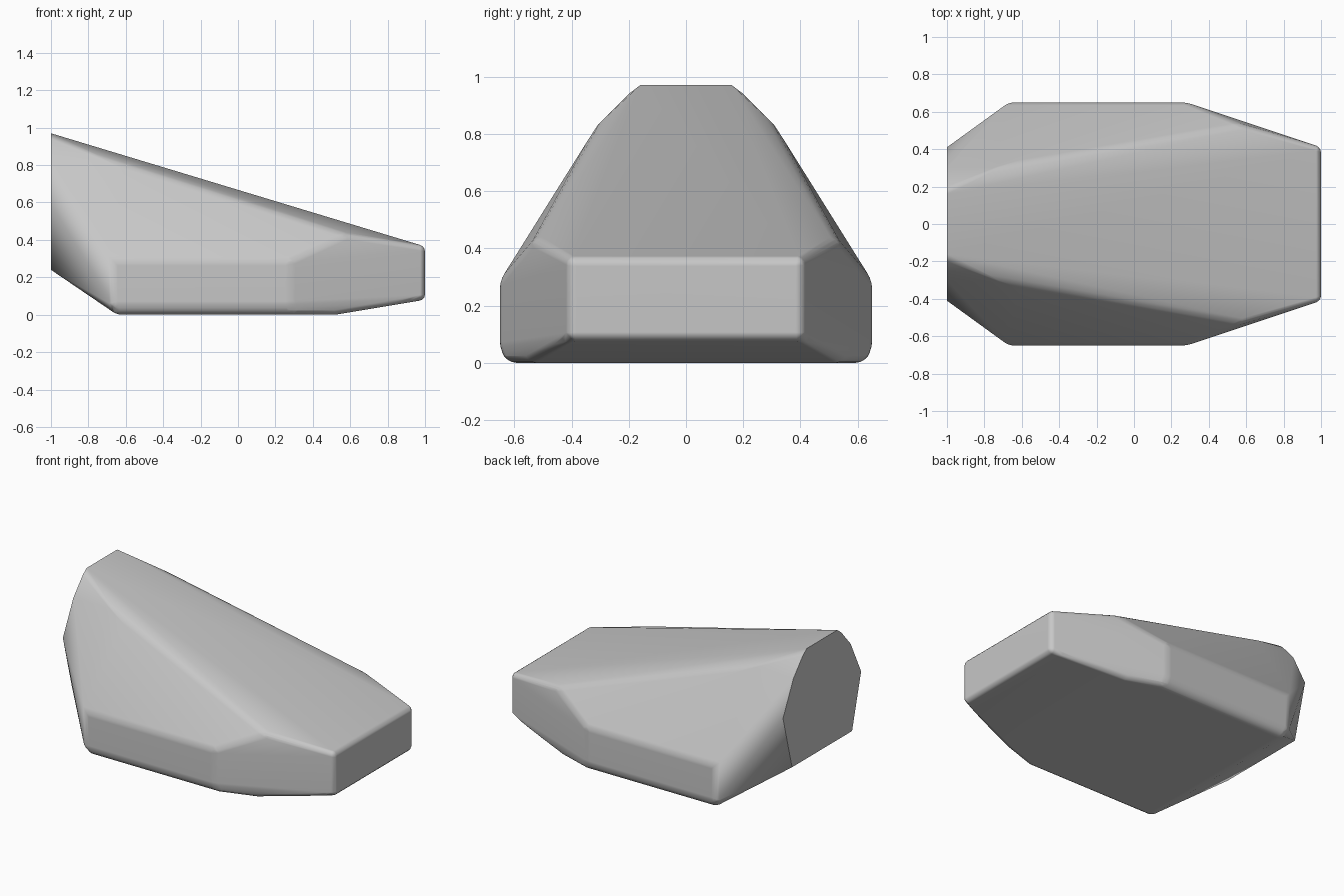
import bpy, bmesh

cube = bpy.data.objects.get("Cube")
if cube:
    bpy.data.objects.remove(cube, do_unlink=True)

# One plain grey for the whole shell
grey = bpy.data.materials.new("plain_grey")
grey.use_nodes = True
colour = (0.57, 0.57, 0.57, 1)
grey.diffuse_color = colour
grey.node_tree.nodes["Principled BSDF"].inputs["Base Color"].default_value = colour


def wrap_hull(bm):
    """Replace the mesh by the convex skin around its vertices."""
    bmesh.ops.delete(bm, geom=bm.edges[:], context="EDGES_FACES")
    hull = bmesh.ops.convex_hull(bm, input=bm.verts[:])
    inner = {v for v in hull["geom_interior"] + hull["geom_unused"]
             if isinstance(v, bmesh.types.BMVert)}
    bmesh.ops.delete(bm, geom=list(inner), context="VERTS")


# Corners of one half, mirrored across y = 0
corners = [
    (-1, 0.16, 0.97), (-1, 0.20, 0.94), (-1, 0.30, 0.825),     # rounded rear top
    (-1, 0.41, 0.60), (-1, 0.315, 0.24),                       # flat rear end
    (-0.70, 0.31, 0.83), (0.58, 0.53, 0.43),                   # roof chamfer
    (-0.67, 0.65, 0.29), (0.28, 0.65, 0.29),                   # shoulder
    (-0.67, 0.65, 0.045), (0.28, 0.65, 0.045),                 # lower side
    (-0.65, 0.62, 0), (0.30, 0.62, 0), (0.52, 0.55, 0),        # floor
    (1, 0.41, 0.365), (1, 0.41, 0.08),                         # blunt nose
]
bm = bmesh.new()
for x, y, z in corners:
    for side in (1, -1):
        bm.verts.new((x, y * side, z))
wrap_hull(bm)
bmesh.ops.dissolve_limit(bm, angle_limit=0.06, verts=bm.verts[:], edges=bm.edges[:])

# Soften every crease that does not run into the flat rear end
creases = [e for e in bm.edges
           if e.calc_face_angle(0) > 0.2
           and all(v.co.x > -0.99 for v in e.verts)]
bmesh.ops.bevel(bm, geom=creases, offset=0.03, segments=3, profile=0.5,
                affect="EDGES", clamp_overlap=True)
wrap_hull(bm)
bmesh.ops.dissolve_limit(bm, angle_limit=0.01, verts=bm.verts[:], edges=bm.edges[:])
bmesh.ops.recalc_face_normals(bm, faces=bm.faces[:])

mesh = bpy.data.meshes.new("wedge_shell")
bm.to_mesh(mesh)
bm.free()
mesh.materials.append(grey)
shell = bpy.data.objects.new("wedge_shell", mesh)
bpy.context.collection.objects.link(shell)

# Smooth shading with the broad faces kept flat
bpy.ops.object.select_all(action="DESELECT")
shell.select_set(True)
bpy.context.view_layer.objects.active = shell
bpy.ops.object.shade_smooth_by_angle(angle=0.6)
weighted = shell.modifiers.new("weighted_normals", "WEIGHTED_NORMAL")
weighted.keep_sharp = True
